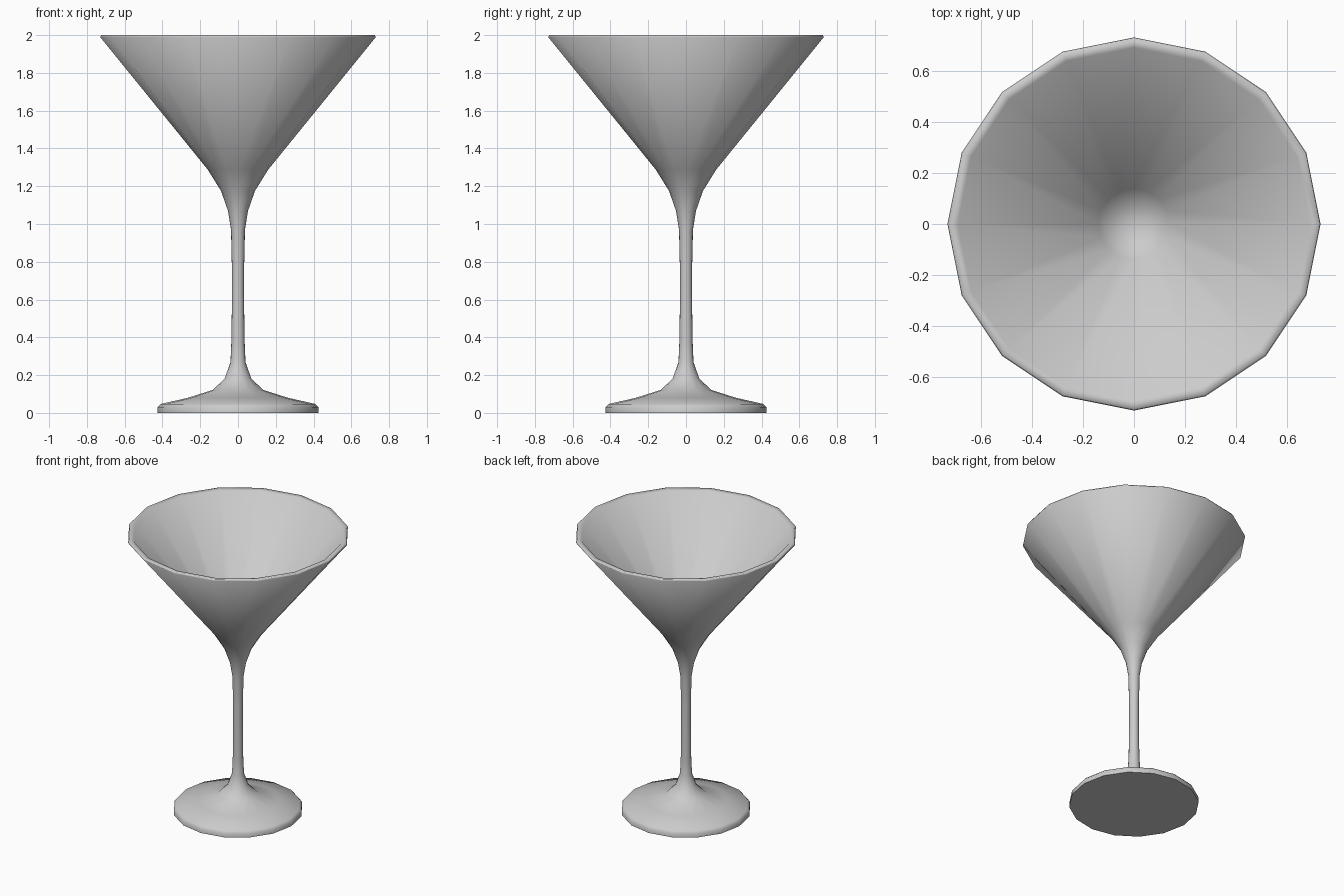
import bpy, bmesh, math

if "Cube" in bpy.data.objects:
    bpy.data.objects.remove(bpy.data.objects["Cube"])

SIDES = 16

def lathe(name, profile, sides):
    """Revolve an (r, z) profile about z; end points with r = 0 become poles."""
    bm = bmesh.new()
    rings = []
    for r, z in profile:
        n = 1 if r == 0 else sides
        rings.append([bm.verts.new((r * math.cos(2 * math.pi * i / sides),
                                    r * math.sin(2 * math.pi * i / sides), z))
                      for i in range(n)])
    for a, b in zip(rings, rings[1:]):
        for i in range(sides):
            j = (i + 1) % sides
            if len(a) == 1:
                bm.faces.new((a[0], b[j], b[i]))
            elif len(b) == 1:
                bm.faces.new((a[i], a[j], b[0]))
            else:
                bm.faces.new((a[i], a[j], b[j], b[i]))
    bmesh.ops.recalc_face_normals(bm, faces=bm.faces)
    mesh = bpy.data.meshes.new(name)
    bm.to_mesh(mesh)
    bm.free()
    obj = bpy.data.objects.new(name, mesh)
    bpy.context.collection.objects.link(obj)
    bpy.context.view_layer.objects.active = obj
    obj.select_set(True)
    bpy.ops.object.shade_smooth_by_angle(angle=math.radians(85))
    return obj

# foot
foot = [(0, 0), (0.425, 0), (0.425, 0.03), (0.41, 0.047), (0.265, 0.08),
        (0.132, 0.122), (0.07, 0.183), (0.04, 0.268)]
# stem
stem = [(0.035, 0.38), (0.032, 0.6), (0.032, 0.75), (0.037, 0.97)]
# bowl outside, rounded rim, then bowl inside
bowl = [(0.053, 1.07), (0.09, 1.175), (0.16, 1.288), (0.73, 1.99), (0.724, 2.0),
        (0.69, 1.994), (0.14, 1.312), (0.08, 1.262), (0, 1.245)]

lathe("cocktail_glass", foot + stem + bowl, SIDES)
